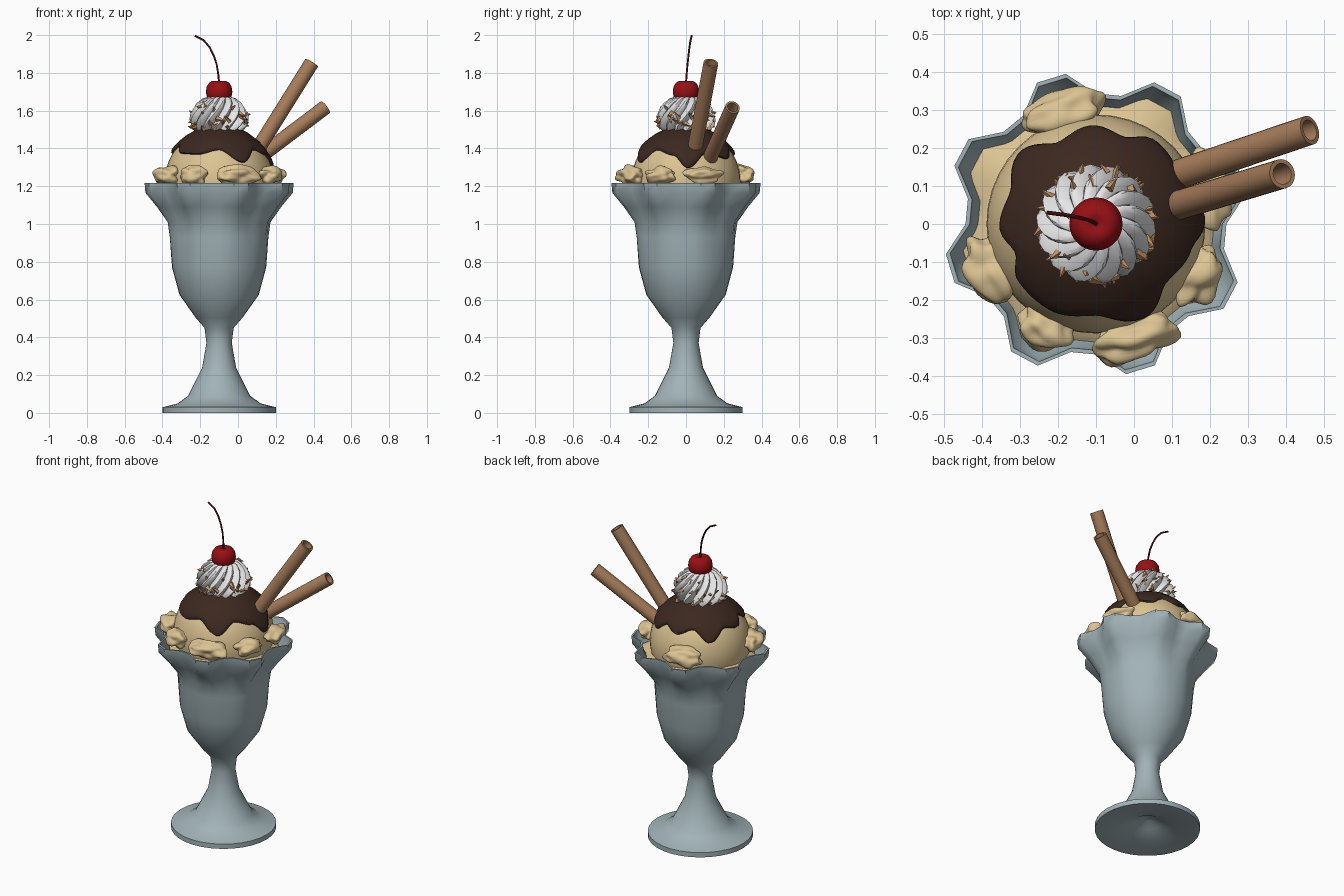
import bpy, bmesh, math, random
from mathutils import Vector, Matrix, noise

if "Cube" in bpy.data.objects:
    bpy.data.objects.remove(bpy.data.objects["Cube"])

random.seed(7)
CX = -0.1  # axis of the glass


def material(name, r, g, b):
    m = bpy.data.materials.new(name)
    m.diffuse_color = (r, g, b, 1)
    m.use_nodes = True
    m.node_tree.nodes["Principled BSDF"].inputs["Base Color"].default_value = m.diffuse_color
    return m


GLASS = material("glass_grey", 0.36, 0.45, 0.48)
CREAM = material("vanilla", 0.72, 0.55, 0.29)
CHOC = material("chocolate", 0.045, 0.021, 0.014)
WHITE = material("whipped_white", 0.82, 0.82, 0.82)
WAFER = material("wafer_brown", 0.38, 0.20, 0.10)
NUT = material("nut_tan", 0.60, 0.31, 0.14)
RED = material("cherry_red", 0.31, 0.005, 0.007)
STEM = material("stem_red", 0.09, 0.005, 0.008)


def make(name, bm, mat, angle=40):
    bmesh.ops.recalc_face_normals(bm, faces=bm.faces[:])
    me = bpy.data.meshes.new(name)
    bm.to_mesh(me)
    bm.free()
    me.materials.append(mat)
    me.shade_smooth()
    me.set_sharp_from_angle(angle=math.radians(angle))
    ob = bpy.data.objects.new(name, me)
    bpy.context.collection.objects.link(ob)
    return ob


def rings(bm, count, segs, point, close_start=True, close_end=True):
    """Skin of rings; point(i, j) gives each position."""
    loops = [[bm.verts.new(point(i, j)) for j in range(segs)] for i in range(count)]
    for a, b in zip(loops, loops[1:]):
        for j in range(segs):
            k = (j + 1) % segs
            bm.faces.new((a[j], a[k], b[k], b[j]))
    for loop, use in ((loops[0], close_start), (loops[-1], close_end)):
        if use:
            c = bm.verts.new(sum((v.co for v in loop), Vector()) / segs)
            for j in range(segs):
                bm.faces.new((loop[j], loop[(j + 1) % segs], c))


# footed glass: radius, height, scallop amplitude
profile = [(0.03, 0.075, 0), (0.08, 0.045, 0), (0.16, 0.02, 0), (0.29, 0.0, 0), (0.30, 0.0, 0),
           (0.30, 0.03, 0), (0.22, 0.05, 0), (0.165, 0.09, 0), (0.09, 0.24, 0),
           (0.067, 0.37, 0), (0.077, 0.45, 0), (0.125, 0.505, 0), (0.21, 0.625, 0),
           (0.25, 0.77, 0.001), (0.263, 0.93, 0.003), (0.272, 1.01, 0.008),
           (0.318, 1.09, 0.024), (0.368, 1.165, 0.042), (0.373, 1.217, 0.042),
           (0.362, 1.217, 0.042), (0.352, 1.17, 0.04), (0.30, 1.09, 0.022), (0.25, 1.02, 0.006)]
PHASE = math.radians(17)


def scallop(r, z, amp, j):
    t = PHASE + (j + 0.5) * math.tau / 32
    r += amp * math.cos(8 * (t - PHASE))
    return (CX + r * math.cos(t), r * math.sin(t), z)


bm = bmesh.new()
rings(bm, len(profile), 32, lambda i, j: scallop(*profile[i], j))
make("glass", bm, GLASS, 50)

# melted ice cream filling the glass
fill = [(0.29, 1.07, 0.015), (0.342, 1.135, 0.032), (0.30, 1.165, 0.02), (0.2, 1.19, 0)]
bm = bmesh.new()
rings(bm, len(fill), 32, lambda i, j: scallop(*fill[i], j))
make("ice_cream_fill", bm, CREAM, 60)

# main scoop
SC = Vector((CX, 0, 1.225))
bm = bmesh.new()
bmesh.ops.create_uvsphere(bm, u_segments=40, v_segments=24, radius=0.288,
                          matrix=Matrix.Translation(SC))
make("scoop", bm, CREAM, 60)

# lumps around the scoop: x, y, half length, half width, half height
lumps = [(-0.185, 0.29, 0.112, 0.062, 0.055), (-0.375, -0.12, 0.09, 0.062, 0.052),
         (-0.235, -0.27, 0.075, 0.06, 0.055), (0.0, -0.295, 0.12, 0.06, 0.05),
         (0.165, -0.13, 0.085, 0.058, 0.045), (0.185, 0.085, 0.1, 0.06, 0.045)]
for n, (x, y, a, b, c) in enumerate(lumps):
    bm = bmesh.new()
    bmesh.ops.create_icosphere(bm, subdivisions=4, radius=1)
    turn = Matrix.Rotation(math.atan2(y, x - CX) + math.pi / 2, 3, 'Z')
    for v in bm.verts:
        p = v.co * (1 + 0.38 * noise.noise(v.co * 1.5 + Vector((n * 7.3, 2, 5))))
        v.co = Vector((x, y, 1.257)) + turn @ Vector((p.x * a, p.y * b, p.z * c))
    make(f"ice_cream_lump_{n + 1}", bm, CREAM, 60)

# chocolate sauce: edge heights by angle make the drips
edge = [(-90, 1.40), (-62, 1.33), (-40, 1.40), (-15, 1.37), (2, 1.30), (25, 1.38), (55, 1.35),
        (72, 1.40), (92, 1.37), (115, 1.405), (137, 1.335), (160, 1.40), (182, 1.38),
        (200, 1.42), (216, 1.38), (243, 1.375), (270, 1.40)]


def edge_z(deg):
    for (a, za), (b, zb) in zip(edge, edge[1:]):
        if a <= deg <= b:
            t = (deg - a) / (b - a)
            return za + (zb - za) * t * t * (3 - 2 * t)


def sauce(i, j):
    t = -90 + j * 360 / 96
    low = math.acos((edge_z(t) - SC.z) / 0.30)
    steps = [0.03, 0.2, 0.4, 0.6, 0.75, 0.87, 0.95, 1.0, 1.01]
    rad = [0.300, 0.300, 0.300, 0.300, 0.301, 0.303, 0.303, 0.297, 0.280]
    p, r, t = low * steps[i], rad[i], math.radians(t)
    return SC + r * Vector((math.sin(p) * math.cos(t), math.sin(p) * math.sin(t), math.cos(p)))


bm = bmesh.new()
rings(bm, 9, 96, sauce, close_end=False)
make("chocolate_sauce", bm, CHOC, 60)

# whipped cream with twisted ridges
whip = [(0.12, 1.49), (0.145, 1.52), (0.152, 1.55), (0.148, 1.58), (0.135, 1.61),
        (0.115, 1.64), (0.085, 1.665), (0.04, 1.68)]
RIDGES = 14


def swirl(i, j):
    r, z = whip[i]
    t = j * math.tau / (RIDGES * 4) + i * 0.16
    r *= (1.04, 0.97, 0.82, 0.97)[j % 4]
    return (CX + r * math.cos(t), r * math.sin(t), z)


bm = bmesh.new()
rings(bm, len(whip), RIDGES * 4, swirl)
make("whipped_cream", bm, WHITE, 35)

# chopped nuts stuck in the whipped cream
bm = bmesh.new()
for n in range(52):
    k = random.choice((1, 1, 2, 2, 3, 3, 4, 4, 5))
    r, z = whip[k]
    t = n * 2.399 + random.uniform(-0.2, 0.2)
    out = Vector((math.cos(t), math.sin(t), 0.1 * k))
    aim = (out + Vector([random.uniform(-0.8, 0.8) for _ in range(3)])).normalized()
    pos = Vector((CX + r * 0.99 * math.cos(t), r * 0.99 * math.sin(t), z + random.uniform(-0.012, 0.012)))
    mat = Matrix.Translation(pos) @ aim.to_track_quat('Z', 'Y').to_matrix().to_4x4()
    bmesh.ops.create_cone(bm, cap_ends=True, segments=4, radius1=random.uniform(0.011, 0.017),
                          radius2=0.002, depth=random.uniform(0.03, 0.05), matrix=mat)
make("chopped_nuts", bm, NUT, 20)

# cherry with a dimple on top
ch = [(0.03, 1.632), (0.052, 1.65), (0.066, 1.675), (0.07, 1.70), (0.066, 1.727),
      (0.053, 1.748), (0.035, 1.758), (0.018, 1.757), (0.006, 1.748)]
bm = bmesh.new()
rings(bm, len(ch), 28, lambda i, j: (CX + ch[i][0] * math.cos(j * math.tau / 28),
                                     ch[i][0] * math.sin(j * math.tau / 28), ch[i][1]))
make("cherry", bm, RED, 70)

# cherry stem: thin tube swept along a bent path
path = [Vector(p) for p in ((-0.1, 0, 1.745), (-0.104, 0.003, 1.79), (-0.113, 0.008, 1.845),
                            (-0.128, 0.013, 1.89), (-0.15, 0.018, 1.935),
                            (-0.182, 0.024, 1.973), (-0.228, 0.03, 1.996))]


def stem(i, j):
    d = path[min(i + 1, 6)] - path[max(i - 1, 0)]
    t = j * math.tau / 8
    return path[i] + d.to_track_quat('Z', 'Y') @ Vector((math.cos(t), math.sin(t), 0)) * 0.0052


bm = bmesh.new()
rings(bm, 7, 8, stem)
make("cherry_stem", bm, STEM, 60)

# hollow rolled wafers
for n, (a, b) in enumerate((((0.085, 0.04, 1.365), (0.39, 0.132, 1.853)),
                            ((0.10, 0.125, 1.345), (0.462, 0.247, 1.618)))):
    a, b = Vector(a), Vector(b)
    q = (b - a).to_track_quat('Z', 'Y')
    tube = [(a, 0.039), (b, 0.039), (b, 0.028), (a.lerp(b, 0.1), 0.028)]
    bm = bmesh.new()
    rings(bm, 4, 24, lambda i, j: tube[i][0] + q @ Vector(
        (math.cos(j * math.tau / 24), math.sin(j * math.tau / 24), 0)) * tube[i][1])
    make(f"wafer_roll_{n + 1}", bm, WAFER, 40)
